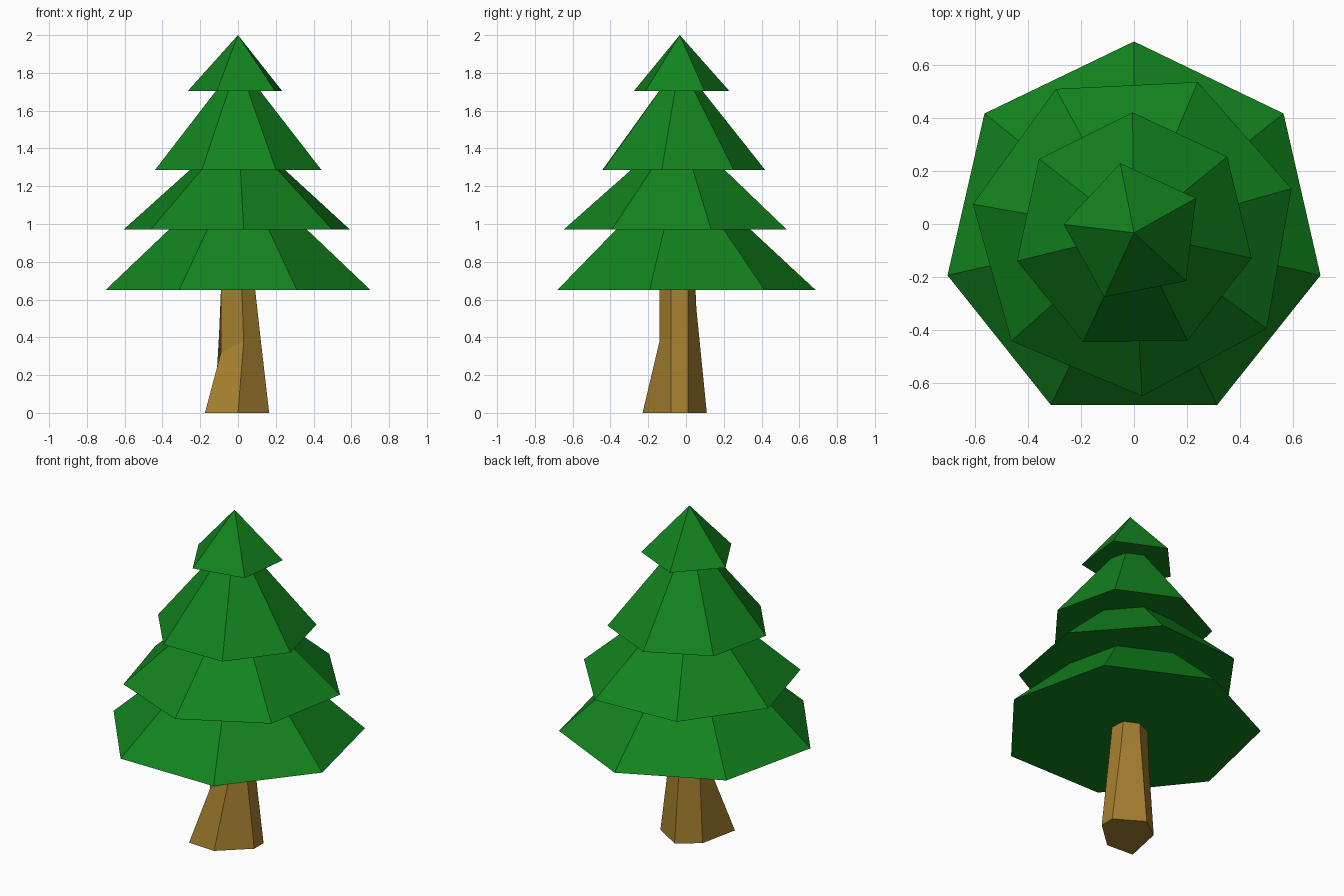
import bpy
import bmesh
from math import cos, sin, radians, tau

if "Cube" in bpy.data.objects:
    bpy.data.objects.remove(bpy.data.objects["Cube"])


def material(name, rgb):
    mat = bpy.data.materials.new(name)
    mat.diffuse_color = (*rgb, 1)
    mat.use_nodes = True
    mat.node_tree.nodes["Principled BSDF"].inputs["Base Color"].default_value = mat.diffuse_color
    return mat


def loft(name, rings, mat):
    """Closed flat-shaded skin through rings; a one-point ring is a tip."""
    bm = bmesh.new()
    loops = [[bm.verts.new(p) for p in ring] for ring in rings]
    for low, high in zip(loops, loops[1:]):
        n = len(low)
        for i in range(n):
            j = (i + 1) % n
            if len(high) == 1:
                bm.faces.new((low[i], low[j], high[0]))
            else:
                bm.faces.new((low[i], low[j], high[j], high[i]))
    for end in (loops[0], loops[-1]):
        if len(end) > 2:
            bm.faces.new(end)
    bmesh.ops.recalc_face_normals(bm, faces=bm.faces)
    mesh = bpy.data.meshes.new(name)
    bm.to_mesh(mesh)
    bm.free()
    mesh.materials.append(mat)
    obj = bpy.data.objects.new(name, mesh)
    bpy.context.collection.objects.link(obj)
    return obj


CENTRE_Y = -0.033


def ring(sides, radius, z, start):
    if radius == 0:
        return [(0, CENTRE_Y, z)]
    angles = [radians(start) + tau * i / sides for i in range(sides)]
    return [(radius * cos(a), CENTRE_Y + radius * sin(a), z) for a in angles]


green = material("needles", (0.006, 0.23, 0.013))
brown = material("bark", (0.37, 0.21, 0.028))

# Foliage tiers: sides, base radius, top radius, base z, top z, start angle
tiers = [
    (7, 0.72, 0.375, 0.65, 0.97, 90),
    (7, 0.616, 0.26, 0.97, 1.285, -87.2),
    (7, 0.453, 0.12, 1.285, 1.705, 90.7),
    (5, 0.267, 0.0, 1.705, 2.0, 101.2),
]
for k, (sides, r0, r1, z0, z1, start) in enumerate(tiers, 1):
    loft(f"foliage_tier_{k}",
         [ring(sides, r0, z0, start), ring(sides, r1, z1, start)], green)

# Trunk: six uneven sides, flaring out to a root at the front left
base = [(0.165, -0.08, 0), (0.165, 0.01, 0), (0, 0.11, 0),
        (-0.125, 0.02, 0), (-0.175, -0.22, 0), (0, -0.23, 0)]
bend = [(0.12, -0.08, 0.39), (0.105, 0.01, 0.46), (0, 0.055, 0.55),
        (-0.10, 0.01, 0.42), (-0.09, -0.14, 0.32), (0.03, -0.14, 0.38)]
top = [(0.09, -0.08, 0.66), (0.085, 0.01, 0.66), (0, 0.05, 0.66),
       (-0.09, 0.01, 0.66), (-0.09, -0.14, 0.66), (0.02, -0.14, 0.66)]
loft("trunk", [base, bend, top], brown)
